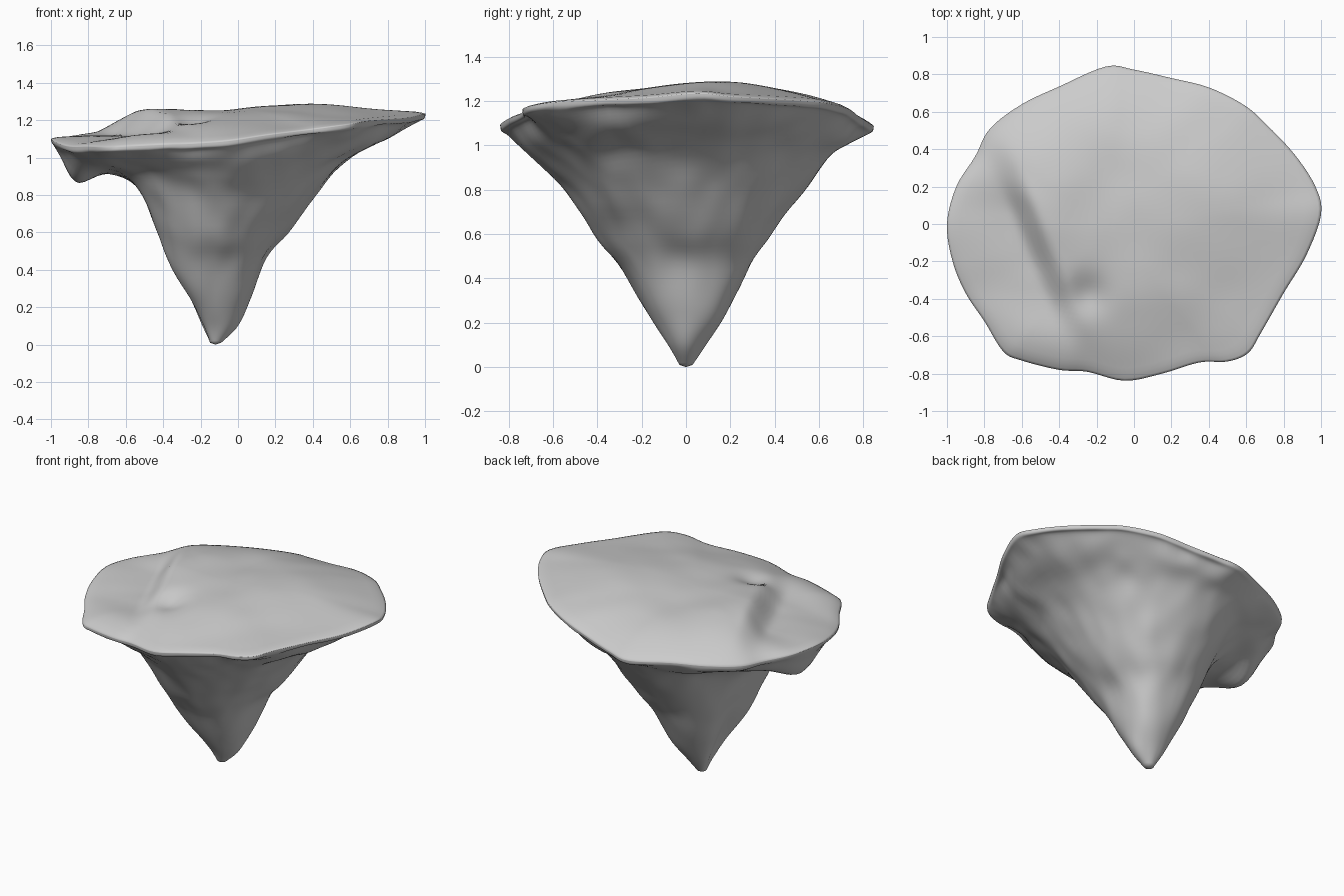
import bpy, bmesh, math
from mathutils import Vector, noise

if "Cube" in bpy.data.objects:
    bpy.data.objects.remove(bpy.data.objects["Cube"])

TIP = Vector((-0.12, 0, 0))

# Rim of the island, anticlockwise: x, y, z
RIM = [Vector(p) for p in (
    (1, .05, 1.235), (.97, .2, 1.22), (.86, .37, 1.21), (.71, .53, 1.20), (.59, .635, 1.19),
    (.4, .73, 1.165), (.2, .78, 1.13), (0, .825, 1.10), (-.15, .842, 1.085), (-.4, .735, 1.095),
    (-.6, .64, 1.09), (-.77, .51, 1.085), (-.85, .36, 1.085), (-.95, .2, 1.095),
    (-1, 0, 1.10), (-.97, -.2, 1.08), (-.9, -.37, 1.06), (-.8, -.52, 1.06),
    (-.7, -.68, 1.055), (-.6, -.73, 1.06), (-.4, -.78, 1.07), (-.25, -.79, 1.075),
    (-.05, -.838, 1.09), (.15, -.8, 1.12), (.35, -.74, 1.145), (.5, -.735, 1.165),
    (.61, -.69, 1.18), (.68, -.58, 1.195), (.8, -.37, 1.205), (.92, -.17, 1.215))]

# Underside radii every 45 degrees; the first six heights are shared
Z = (.01, .1, .25, .45, .6, .8)
RADII = (
    (.03, .12, .19, .26, .38, .54, .70, .92, 1.07),
    (.03, .10, .21, .31, .42, .55, .67, .80, .93),
    (.03, .09, .18, .28, .38, .54, .64, .73, .81),
    (.03, .09, .17, .27, .34, .43, .52, .65, .79),
    (.03, .06, .12, .22, .28, .38, .57, .75, .83),
    (.03, .08, .18, .31, .40, .50, .59, .71, .83),
    (.03, .08, .18, .30, .42, .54, .64, .73, .80),
    (.03, .10, .19, .29, .39, .54, .66, .79, .94))
HIGH_Z = ((.98, 1.10, 1.19), (.95, 1.06, 1.15), (.94, 1.0, 1.05), (.92, .98, 1.04),
          (.93, .96, 1.04), (.92, .97, 1.02), (.90, .98, 1.045), (.93, 1.04, 1.13))
PROFILES = [[Vector(p) for p in zip(r, Z + h)] for r, h in zip(RADII, HIGH_Z)]


def spline(pts, u, closed):
    """Catmull-Rom point at parameter u (one unit per control point)."""
    n, i = len(pts), math.floor(u)
    f = u - i
    a, b, c, d = (pts[k % n] if closed else pts[max(0, min(n - 1, k))]
                  for k in range(i - 1, i + 3))
    return 0.5 * (2 * b + (c - a) * f + (2 * a - 5 * b + 4 * c - d) * f * f
                  + (3 * b - 3 * c + d - a) * f ** 3)


def smooth(x):
    x = max(0.0, min(1.0, x))
    return x * x * (3 - 2 * x)


def bump(x, y, cx, cy, s):
    return math.exp(-((x - cx) ** 2 + (y - cy) ** 2) / (s * s))


def ground(x, y):
    """Plateau height, with a scarp down to the left shelf and a small hollow."""
    high = 1.245 + .038 * bump(x, y, .38, .15, .4) + .015 * bump(x, y, -.45, .1, .25)
    high -= .015 * bump(x, y, -.1, .2, .25) + .09 * (y - .15) ** 2
    side = (x + .63) * .92 + (y - .15) * .39
    low = 1.115 + .1 * smooth((y - .05) / .4) + .06 * smooth((-.35 - y) / .4)
    z = low + (high - low) * smooth((side + .08) / .17)
    z -= .05 * bump(x, y, -.25, -.38, .11)
    return z + .008 * noise.noise(Vector((x * 4, y * 4, 3)))


ROWS, TOP, COLS = 56, 30, len(RIM) * 5
bm = bmesh.new()
rings = [[] for _ in range(ROWS + TOP)]
tip = bm.verts.new(TIP)
middle = bm.verts.new((TIP.x, 0, ground(TIP.x, 0) + .008))
for c in range(COLS):
    edge = spline(RIM, c / 5, True)
    flat = Vector((edge.x - TIP.x, edge.y, 0))
    R = flat.length
    d = flat / R
    sector = math.atan2(d.y, d.x) / (math.pi / 4) % 8
    prof = [spline([p[j] for p in PROFILES], sector, True) for j in range(9)]
    # hanging lump under the left side
    lump = math.exp(-((sector - 4) / .32) ** 2)
    prof[6].y -= .02 * lump
    prof[7].y -= .10 * lump
    prof[8].y -= .04 * lump
    for p in prof:
        p.x = min(p.x, R * .955)
    prof[8].y = min(prof[8].y, edge.z - .04)
    # rounded lip
    prof.append(Vector((R * .993, edge.z - .024)))
    prof.append(Vector((R, edge.z)))
    # rocky underside, from the tip up to the rim
    for r in range(ROWS):
        u = 10 * r / (ROWS - 1)
        p = spline(prof, u, False)
        fade = smooth(u / 3) * smooth((9.5 - u) / 1.5)
        co = TIP + d * p.x + Vector((0, 0, p.y))
        q = Vector((co.x, co.y, co.z * .5))
        k = noise.noise(q * 3.5) * .014 + noise.noise(q * 8) * .01
        co += (d * .8 - Vector((0, 0, .6))) * k * fade
        rings[r].append(bm.verts.new(co))
    # ground on top, from the rim inwards
    for r in range(TOP):
        t = .985 * (1 - r / TOP)
        co = TIP + flat * t
        h = ground(co.x, co.y)
        co.z = edge.z + (h - edge.z) * (1 - t ** 4) + .008 * smooth((1 - t) / .03)
        rings[ROWS + r].append(bm.verts.new(co))

# Skin the rings and close both ends
for c in range(COLS):
    n = (c + 1) % COLS
    for lo, hi in zip(rings, rings[1:]):
        bm.faces.new((lo[c], lo[n], hi[n], hi[c]))
    bm.faces.new((tip, rings[0][n], rings[0][c]))
    bm.faces.new((middle, rings[-1][c], rings[-1][n]))
bmesh.ops.recalc_face_normals(bm, faces=bm.faces)

mesh = bpy.data.meshes.new("floating_island")
bm.to_mesh(mesh)
bm.free()
island = bpy.data.objects.new("floating_island", mesh)
bpy.context.collection.objects.link(island)
for poly in mesh.polygons:
    poly.use_smooth = True
